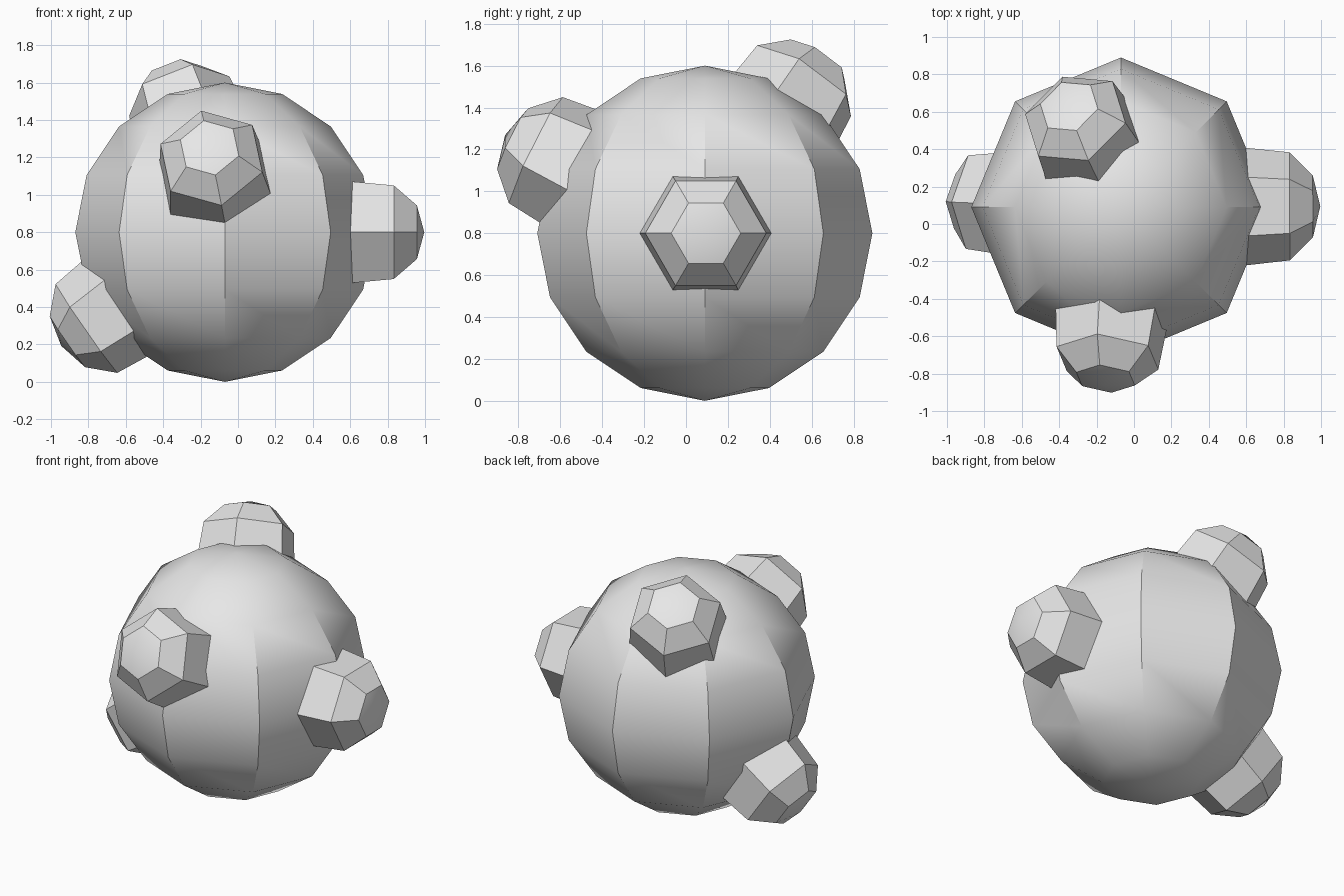
import bpy, bmesh, math
from mathutils import Vector, Matrix

cube = bpy.data.objects.get("Cube")
if cube:
    bpy.data.objects.remove(cube, do_unlink=True)

CENTRE = Vector((-0.07, 0.09, 0.80))

# Single stone-like grey
grey = bpy.data.materials.new("light_grey")
grey.use_nodes = True
grey.diffuse_color = (0.8, 0.8, 0.8, 1)
grey.node_tree.nodes["Principled BSDF"].inputs["Base Color"].default_value = (0.8, 0.8, 0.8, 1)


def finish(obj):
    """Assign the colour and smooth only the shallow edges."""
    obj.data.materials.append(grey)
    bpy.ops.object.select_all(action='DESELECT')
    obj.select_set(True)
    bpy.context.view_layer.objects.active = obj
    bpy.ops.object.shade_smooth_by_angle(angle=math.radians(30))


# Eight-sided round body
bpy.ops.mesh.primitive_uv_sphere_add(segments=8, ring_count=8, radius=0.8, location=CENTRE)
body = bpy.context.object
body.name = "round_body"
finish(body)

# Knob profile: (radius, distance from the body centre)
KNOB_RINGS = [(0.332, 0.50), (0.289, 0.902), (0.166, 1.026)]
KNOB_TIP = 1.066
SIDES = 6


def knob(name, direction, corner):
    """Domed hexagonal knob along direction, with one corner turned towards corner."""
    bm = bmesh.new()
    rings = []
    for radius, height in KNOB_RINGS:
        angles = [math.tau * i / SIDES for i in range(SIDES)]
        rings.append([bm.verts.new((radius * math.cos(a), radius * math.sin(a), height))
                      for a in angles])
    tip = bm.verts.new((0, 0, KNOB_TIP))
    bm.faces.new(rings[0][::-1])
    for i in range(SIDES):
        j = (i + 1) % SIDES
        for low, high in zip(rings, rings[1:]):
            bm.faces.new((low[i], low[j], high[j], high[i]))
        bm.faces.new((rings[-1][i], rings[-1][j], tip))
    mesh = bpy.data.meshes.new(name)
    bm.to_mesh(mesh)
    bm.free()

    # Orient the knob outward from the body centre
    z = Vector(direction).normalized()
    x = Vector(corner)
    x = (x - z * x.dot(z)).normalized()
    y = z.cross(x)
    obj = bpy.data.objects.new(name, mesh)
    bpy.context.collection.objects.link(obj)
    obj.matrix_world = Matrix.Translation(CENTRE) @ Matrix((x, y, z)).transposed().to_4x4()
    finish(obj)


# Four knobs around the body
knob("left_knob", (1, 0.005, 0), (0, 1, 0))
knob("front_knob", (-0.08, -0.895, 0.44), (-0.21, 0.5, 0.98))
knob("upper_back_knob", (-0.27, 0.525, 0.807), (0.996, -0.087, 0.39))
knob("lower_right_knob", (-0.82, 0.03, -0.57), (0.57, 0, -0.82))
